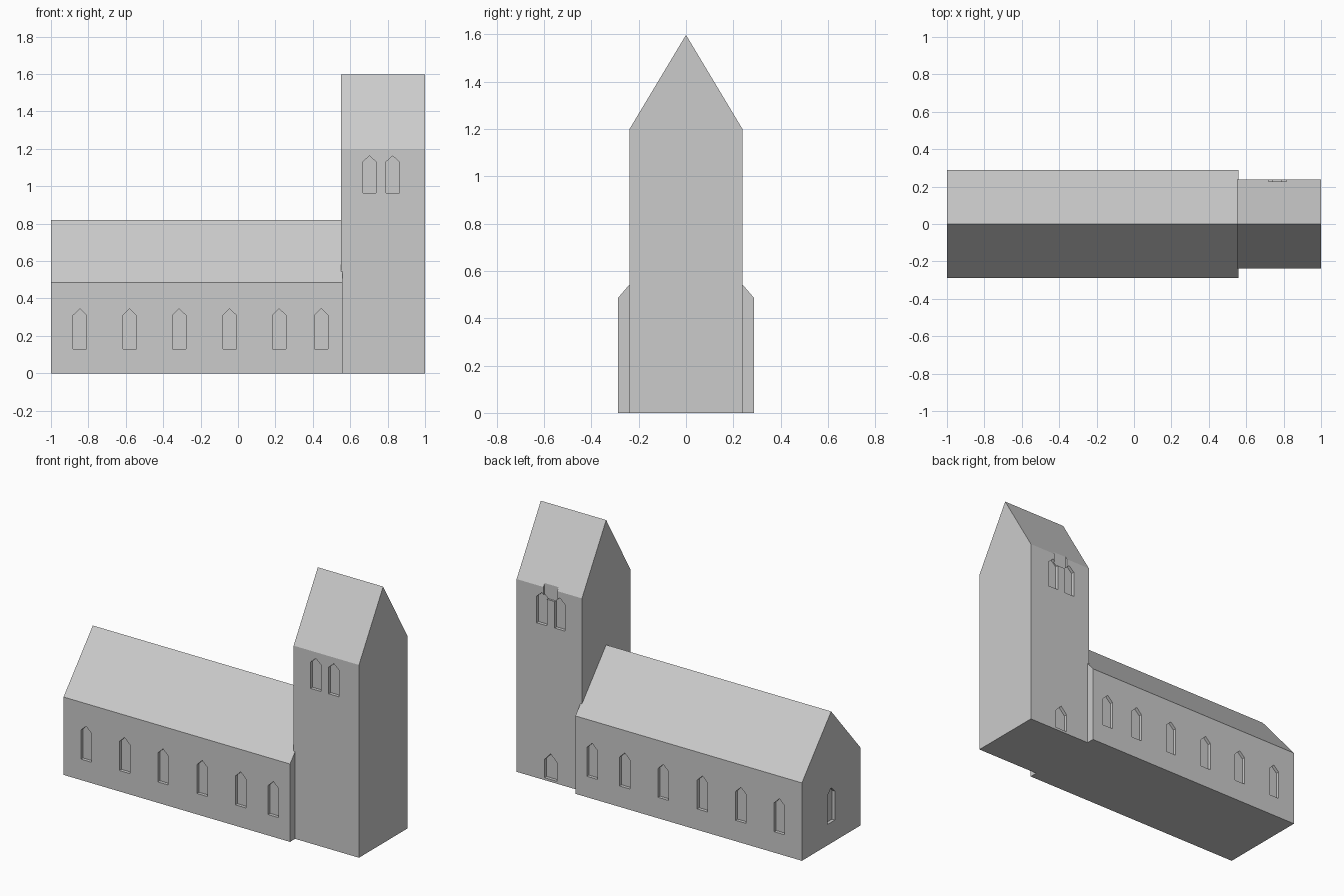
import bpy, bmesh
from mathutils import Matrix, Vector

if "Cube" in bpy.data.objects:
    bpy.data.objects.remove(bpy.data.objects["Cube"])

stone = bpy.data.materials.new("grey stone")
stone.diffuse_color = (0.6, 0.6, 0.6, 1)
stone.use_nodes = True
stone.node_tree.nodes["Principled BSDF"].inputs["Base Color"].default_value = stone.diffuse_color


def add_prism(bm, profile, direction):
    """Extrude a closed 3D profile along a direction."""
    face = bm.faces.new([bm.verts.new(p) for p in profile])
    out = bmesh.ops.extrude_face_region(bm, geom=[face])
    verts = [v for v in out["geom"] if isinstance(v, bmesh.types.BMVert)]
    bmesh.ops.translate(bm, verts=verts, vec=Vector(direction))


def make_object(name, bm):
    bmesh.ops.recalc_face_normals(bm, faces=bm.faces)
    mesh = bpy.data.meshes.new(name)
    bm.to_mesh(mesh)
    bm.free()
    mesh.materials.append(stone)
    obj = bpy.data.objects.new(name, mesh)
    bpy.context.collection.objects.link(obj)
    return obj


def gabled_block(name, x0, x1, half, eave, ridge):
    bm = bmesh.new()
    profile = [(-half, 0), (half, 0), (half, eave), (0, ridge), (-half, eave)]
    add_prism(bm, [(x0, y, z) for y, z in profile], (x1 - x0, 0, 0))
    return make_object(name, bm)


def pointed(c, w, z0, z1, z2):
    """Pointed window outline: centre, half width, sill, shoulder, tip."""
    return [(c - w, z0), (c + w, z0), (c + w, z1), (c, z2), (c - w, z1)]


def carve(obj, cutter_bm):
    cutter = make_object("window_cutter", cutter_bm)
    cutter.hide_render = True
    mod = obj.modifiers.new("windows", "BOOLEAN")
    mod.operation = "DIFFERENCE"
    mod.solver = "EXACT"
    mod.use_self = True
    mod.object = cutter
    bpy.context.view_layer.objects.active = obj
    bpy.ops.object.modifier_apply(modifier=mod.name)
    bpy.data.objects.remove(cutter, do_unlink=True)


DEPTH, OUT = 0.02, 0.05

# Nave with six windows on each long side and one in the west gable
nave = gabled_block("nave", -1.0, 0.56, 0.288, 0.485, 0.82)
bm = bmesh.new()
for c in (-0.845, -0.58, -0.315, -0.045, 0.22, 0.445):
    for s in (-1, 1):
        outline = pointed(c, 0.036, 0.13, 0.31, 0.345)
        add_prism(bm, [(x, s * (0.288 - DEPTH), z) for x, z in outline], (0, s * (DEPTH + OUT), 0))
outline = pointed(0, 0.036, 0.13, 0.31, 0.345)
add_prism(bm, [(-1 + DEPTH, y, z) for y, z in outline], (-DEPTH - OUT, 0, 0))
carve(nave, bm)

# Tower with paired belfry windows front and back
tower = gabled_block("tower", 0.55, 1.0, 0.238, 1.2, 1.597)
bm = bmesh.new()
for c in (0.703, 0.827):
    for s in (-1, 1):
        outline = pointed(c, 0.036, 0.965, 1.13, 1.162)
        add_prism(bm, [(x, s * (0.238 - DEPTH), z) for x, z in outline], (0, s * (DEPTH + OUT), 0))
# Low back door
add_prism(bm, [(x, 0.238 - DEPTH, z) for x, z in pointed(0.765, 0.042, 0.015, 0.13, 0.175)],
          (0, DEPTH + OUT, 0))
carve(tower, bm)
# Shallow square notch through the back eave
bm = bmesh.new()
add_prism(bm, [(x, 0.226, z) for x, z in ((0.72, 1.13), (0.815, 1.13), (0.815, 1.3), (0.72, 1.3))],
          (0, OUT, 0))
carve(tower, bm)
